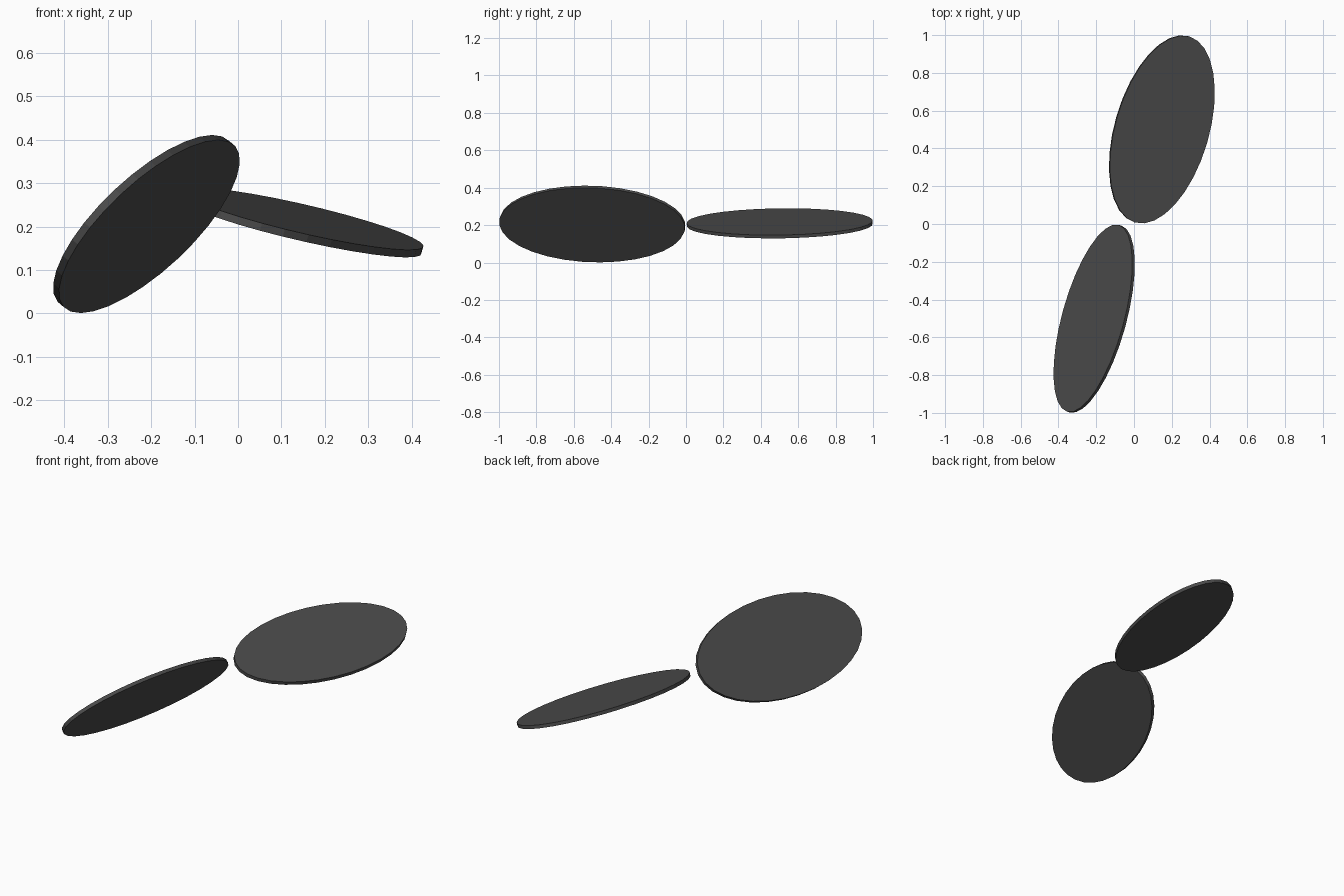
import bpy
from mathutils import Vector, Matrix

if "Cube" in bpy.data.objects:
    bpy.data.objects.remove(bpy.data.objects["Cube"])

# Single dark grey colour
grey = bpy.data.materials.new("dark grey")
grey.diffuse_color = (0.07, 0.07, 0.07, 1.0)
grey.use_nodes = True
grey.node_tree.nodes["Principled BSDF"].inputs["Base Color"].default_value = grey.diffuse_color


def oval_plate(name, centre, long_axis, normal):
    """Thin elliptical plate, flat-faced, oriented by its long axis and face normal."""
    n = Vector(normal).normalized()
    v = Vector(long_axis)
    v = (v - n * v.dot(n)).normalized()
    u = v.cross(n)
    bpy.ops.mesh.primitive_cylinder_add(vertices=32, radius=1, depth=1)
    ob = bpy.context.object
    ob.name = ob.data.name = name
    rot = Matrix((u, v, n)).transposed().to_4x4()
    ob.data.transform(Matrix.Translation(centre) @ rot
                      @ Matrix.Diagonal((0.258, 0.513, 0.018, 1)))
    ob.data.materials.append(grey)
    return ob


# Front plate, tilted steeply to the left
oval_plate("front_oval_plate", (-0.211, -0.501, 0.206), (0.273, 1, 0.008), (-0.746, 0.203, 0.634))
# Rear plate, tilted gently to the right
oval_plate("rear_oval_plate", (0.1475, 0.501, 0.2095), (0.292, 1, -0.008), (0.28, -0.074, 1))
